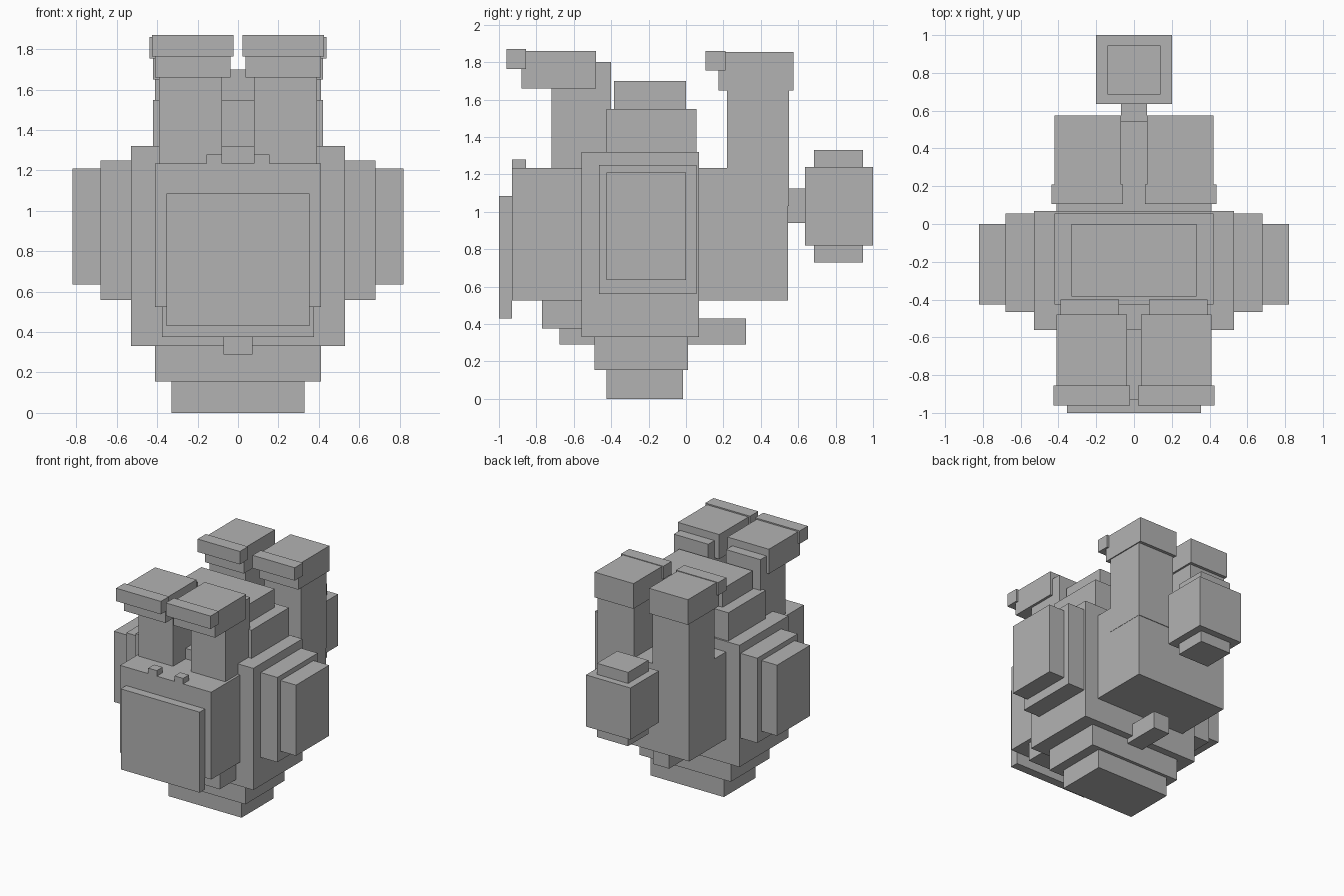
import bpy

cube = bpy.data.objects.get("Cube")
if cube:
    bpy.data.objects.remove(cube, do_unlink=True)

grey = bpy.data.materials.new("plain grey")
grey.use_nodes = True
colour = (0.45, 0.45, 0.45, 1)
grey.diffuse_color = colour
grey.node_tree.nodes["Principled BSDF"].inputs["Base Color"].default_value = colour


def box(name, x, y, z):
    """Box spanning the (low, high) ranges on each axis."""
    spans = (x, y, z)
    bpy.ops.mesh.primitive_cube_add(size=1, location=[(a + b) / 2 for a, b in spans])
    ob = bpy.context.object
    ob.name = ob.data.name = name
    for v in ob.data.vertices:
        for i, (a, b) in enumerate(spans):
            v.co[i] *= b - a
    ob.data.materials.append(grey)


def centred(name, half_width, y, z):
    box(name, (-half_width, half_width), y, z)


def pair(name, x, y, z):
    box("left_" + name, x, y, z)
    box("right_" + name, (-x[1], -x[0]), y, z)


# Main body with stepped top, base and sides
centred("body_core", 0.53, (-0.56, 0.07), (0.33, 1.32))
centred("lower_top_step", 0.42, (-0.425, 0.055), (1.32, 1.55))
centred("upper_top_step", 0.33, (-0.385, 0), (1.55, 1.70))
centred("upper_base_step", 0.41, (-0.49, 0.01), (0.155, 0.33))
centred("lower_base_step", 0.33, (-0.425, -0.015), (0, 0.155))
pair("inner_side_plate", (0.53, 0.68), (-0.465, 0.055), (0.56, 1.25))
pair("outer_side_plate", (0.68, 0.82), (-0.425, 0), (0.635, 1.21))

# Front block, its cover plate and details
centred("front_block", 0.41, (-0.93, -0.56), (0.525, 1.235))
centred("front_plate", 0.355, (-1, -0.93), (0.43, 1.085))
centred("front_underside", 0.375, (-0.77, -0.56), (0.375, 0.525))
centred("keel_bar", 0.072, (-0.675, 0.32), (0.29, 0.43))
pair("front_knob", (0.08, 0.157), (-0.93, -0.855), (1.235, 1.28))

# Front columns with lipped caps
pair("front_column", (0.08, 0.39), (-0.72, -0.40), (1.235, 1.80))
pair("front_cap", (0.037, 0.41), (-0.88, -0.48), (1.66, 1.86))
pair("front_cap_lip", (0.022, 0.425), (-0.96, -0.855), (1.765, 1.87))

# Back block and its columns
centred("back_block", 0.41, (0.07, 0.545), (0.525, 1.235))
pair("back_column", (0.085, 0.412), (0.22, 0.55), (1.03, 1.65))
pair("back_cap", (0.07, 0.42), (0.175, 0.575), (1.65, 1.855))
pair("back_cap_lip", (0.057, 0.437), (0.105, 0.21), (1.755, 1.86))

# Rear pod on a short link
centred("pod_link", 0.07, (0.545, 0.635), (0.94, 1.125))
centred("pod_body", 0.2, (0.635, 1), (0.82, 1.24))
centred("pod_top", 0.14, (0.685, 0.945), (1.24, 1.33))
centred("pod_bottom", 0.14, (0.685, 0.945), (0.73, 0.82))
